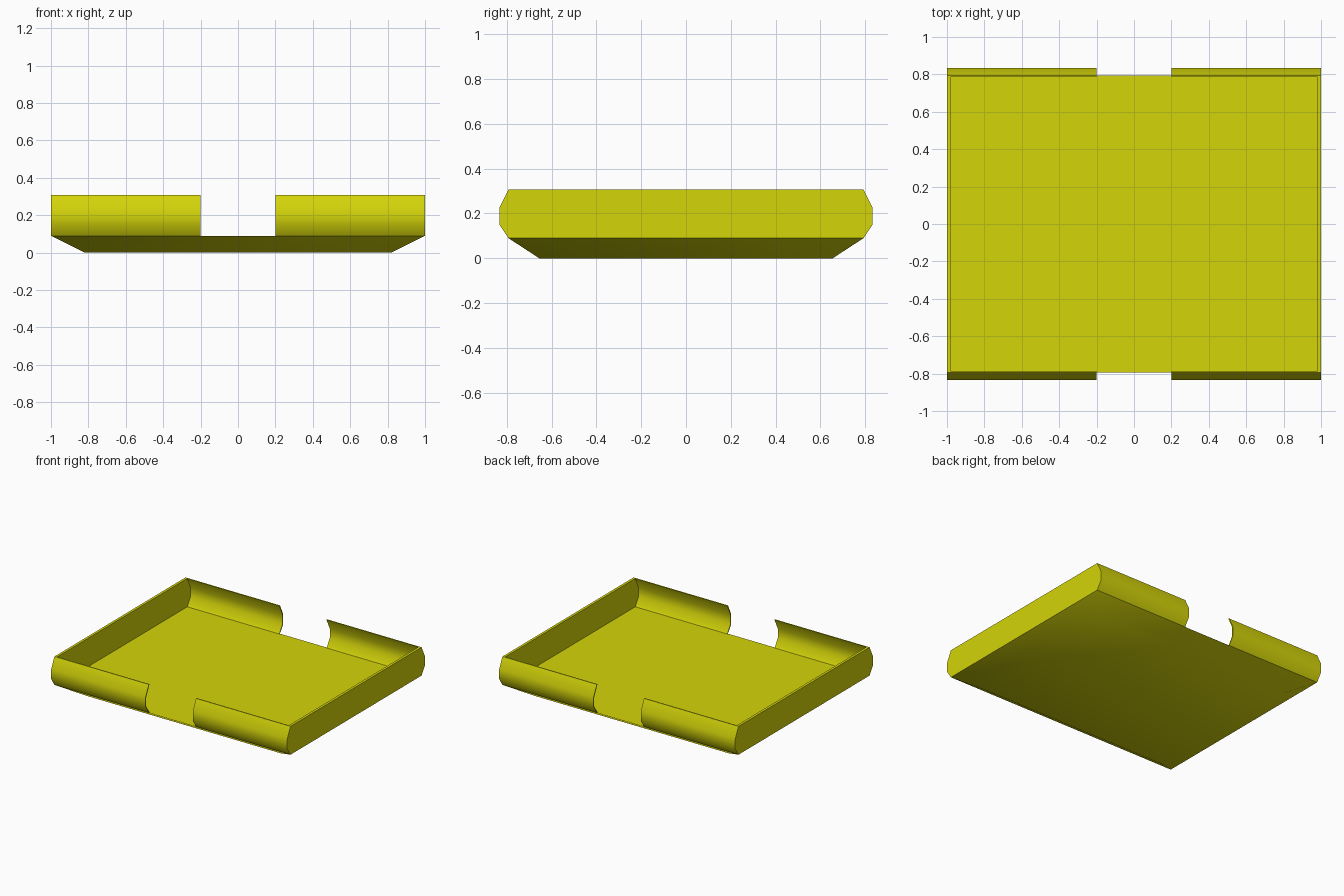
import bpy, bmesh

if "Cube" in bpy.data.objects:
    bpy.data.objects.remove(bpy.data.objects["Cube"])

NOTCH = 0.2
# wall cross-section levels: (half width x, half depth y, height z)
OUTER = [(1, .793, .09), (1, .833, .15), (1, .833, .225), (1, .793, .307)]
INNER = [(.98, .786, .09), (.98, .825, .152), (.98, .825, .223), (.98, .785, .307)]

yellow = bpy.data.materials.new("yellow")
yellow.diffuse_color = (0.66, 0.66, 0.003, 1)
yellow.use_nodes = True
yellow.node_tree.nodes["Principled BSDF"].inputs["Base Color"].default_value = yellow.diffuse_color


def finish(bm, name, angle):
    bmesh.ops.recalc_face_normals(bm, faces=bm.faces[:])
    for f in bm.faces:
        f.smooth = True
    for e in bm.edges:
        e.smooth = e.calc_face_angle(0) < angle
    mesh = bpy.data.meshes.new(name)
    bm.to_mesh(mesh)
    bm.free()
    mesh.materials.append(yellow)
    bpy.context.collection.objects.link(bpy.data.objects.new(name, mesh))


def rect(bm, hx, hy, z):
    return [bm.verts.new(p) for p in
            ((-hx, -hy, z), (hx, -hy, z), (hx, hy, z), (-hx, hy, z))]


# floor slab: solid, flat on top, flaring out from a smaller base
bm = bmesh.new()
low, high = rect(bm, .82, .655, 0), rect(bm, 1, .793, .09)
bm.faces.new(low[::-1])
bm.faces.new(high)
for j in range(4):
    k = (j + 1) % 4
    bm.faces.new((low[j], low[k], high[k], high[j]))
finish(bm, "floor_slab", 0.8)


# walls: one thin U-shaped half per side, bulging front and back
def wall(name, side):
    bm = bmesh.new()
    skins = []
    for levels in (OUTER, INNER):
        skins.append([[bm.verts.new((side * x, y, z)) for x, y in
                       ((NOTCH, -hy), (hx, -hy), (hx, hy), (NOTCH, hy))]
                      for hx, hy, z in levels])
    for skin in skins:
        for a, b in zip(skin, skin[1:]):
            for j in range(3):
                bm.faces.new((a[j], a[j + 1], b[j + 1], b[j]))
    # close the rim, the underside and the notch ends
    partner = {a: b for ra, rb in zip(*skins) for a, b in zip(ra, rb)}
    for e in [e for e in bm.edges if e.is_boundary and e.verts[0] in partner]:
        a, b = e.verts
        bm.faces.new((a, b, partner[b], partner[a]))
    finish(bm, name, 0.9)


wall("right_wall", 1)
wall("left_wall", -1)
